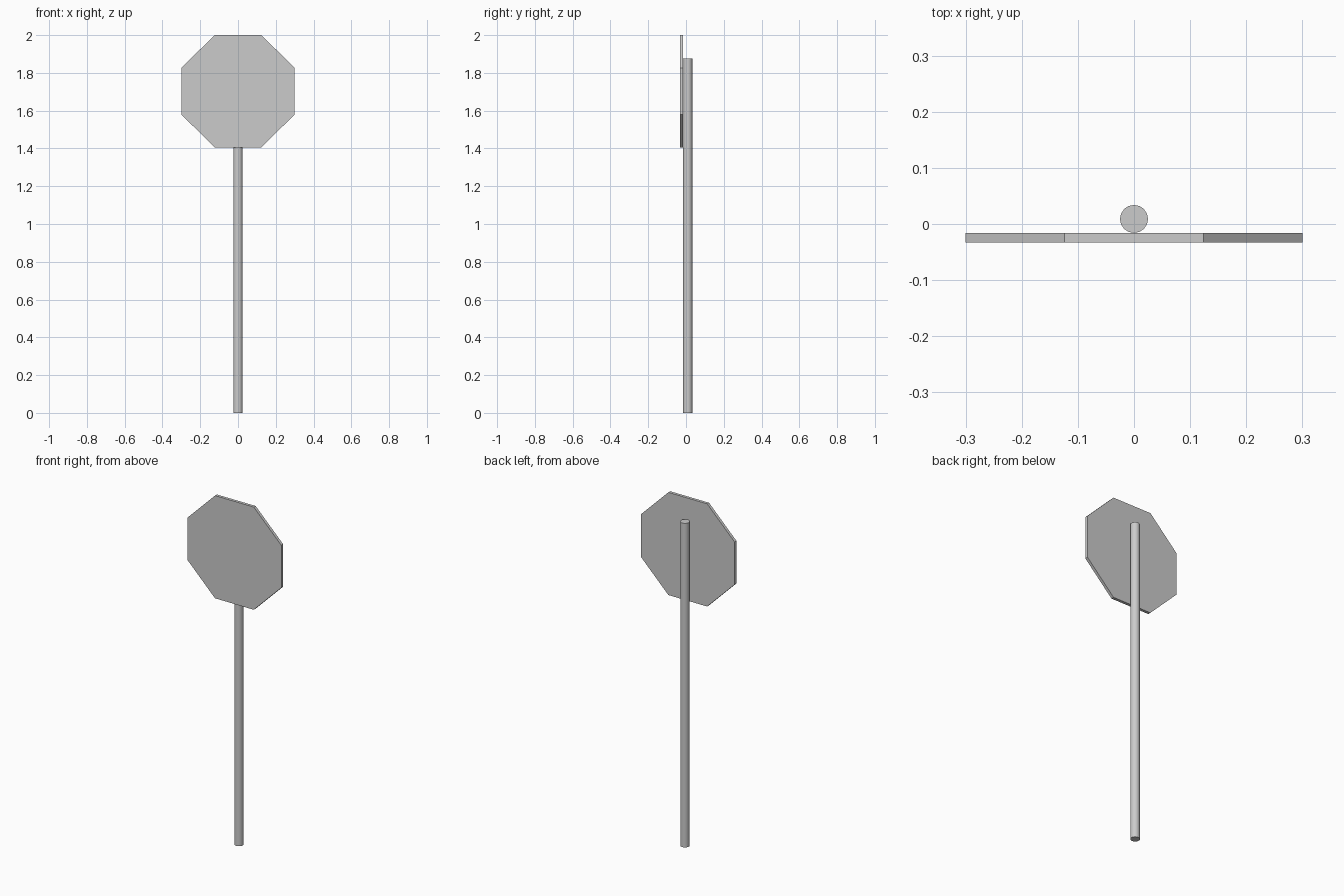
import bpy
import math

if "Cube" in bpy.data.objects:
    bpy.data.objects.remove(bpy.data.objects["Cube"])

grey = bpy.data.materials.new("plain grey")
grey.diffuse_color = (0.6, 0.6, 0.6, 1)
grey.use_nodes = True
grey.node_tree.nodes["Principled BSDF"].inputs["Base Color"].default_value = grey.diffuse_color


def prism(name, sides, radius, depth, location, rotation=(0, 0, 0)):
    bpy.ops.mesh.primitive_cylinder_add(vertices=sides, radius=radius, depth=depth,
                                        location=location, rotation=rotation)
    obj = bpy.context.object
    obj.name = name
    obj.data.materials.append(grey)
    return obj


# Round pole standing on the ground, behind the plate
pole = prism("pole", 16, 0.025, 1.875, (0, 0.009, 0.9375))
bpy.ops.object.shade_smooth_by_angle(angle=math.radians(30))

# Octagonal plate, flat edge up, fixed to the front of the pole
plate = prism("sign_plate", 8, 0.3 / math.cos(math.pi / 8), 0.017, (0, -0.0245, 1.703))
for v in plate.data.vertices:  # turn half a step so the flats face up and sideways
    a = math.atan2(v.co.y, v.co.x) + math.pi / 8
    r = math.hypot(v.co.x, v.co.y)
    v.co.x, v.co.y = r * math.cos(a), 0.99 * r * math.sin(a)
plate.rotation_euler = (math.pi / 2, 0, 0)
